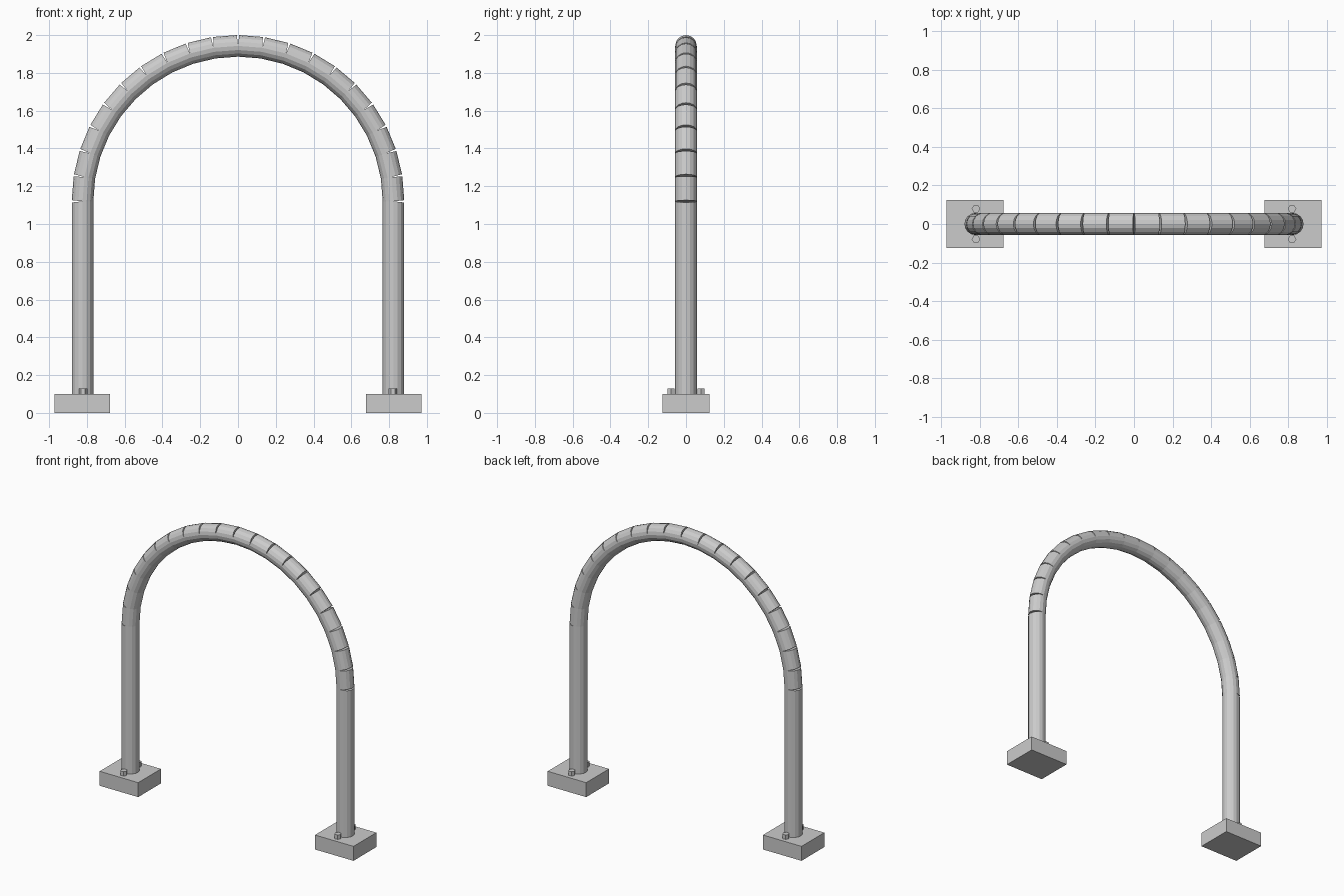
import bpy, bmesh
from math import sin, cos, pi, radians

if "Cube" in bpy.data.objects:
    bpy.data.objects.remove(bpy.data.objects["Cube"])

R, TUBE, SPRING = 0.823, 0.057, 1.12   # arch radius, pipe radius, height of arch centre
SIDES, SEGS, GAP = 16, 20, 0.006       # pipe sides, bent segments, half width of each slit
BASE_H = 0.1


def finish(bm, name):
    bmesh.ops.remove_doubles(bm, verts=bm.verts, dist=1e-5)
    bmesh.ops.recalc_face_normals(bm, faces=bm.faces)
    me = bpy.data.meshes.new(name)
    bm.to_mesh(me)
    bm.free()
    ob = bpy.data.objects.new(name, me)
    bpy.context.collection.objects.link(ob)
    return ob


# Bent pipe: segments joined on the inner half, with wedge slits on the outer half
bm = bmesh.new()


def ring(a, side=0, drop=0.0):
    verts = []
    for j in range(SIDES):
        t = 2 * pi * j / SIDES
        u, v = TUBE * cos(t), TUBE * sin(t)
        s = side * GAP * max(0.0, cos(t))
        verts.append(bm.verts.new(((R + u) * cos(a) - s * sin(a), v,
                                   SPRING + (R + u) * sin(a) + s * cos(a) - drop)))
    return verts


def tube(r1, r2):
    for j in range(SIDES):
        k = (j + 1) % SIDES
        bm.faces.new((r1[j], r1[k], r2[k], r2[j]))


def slit_wall(r):
    q = SIDES // 4
    bm.faces.new([r[j % SIDES] for j in range(-q, q + 1)])


step = pi / SEGS
for i in range(SEGS):
    start, end = ring(i * step, 1), ring((i + 1) * step, -1)
    tube(start, end)
    slit_wall(start)
    slit_wall(end)

# Straight legs of the pipe
for a, side in ((0.0, -1), (pi, 1)):
    foot, top = ring(a, 0, SPRING - BASE_H), ring(a, side)
    tube(foot, top)
    slit_wall(top)
    bm.faces.new(foot)
finish(bm, "arch_pipe")

for label, sx in (("left", -1), ("right", 1)):
    # Base block
    bpy.ops.mesh.primitive_cube_add(size=1, location=(sx * 0.825, 0, BASE_H / 2))
    base = bpy.context.object
    base.name = label + "_base"
    base.scale = (0.295, 0.25, BASE_H)
    # Hex bolts either side of the leg
    for end, sy in (("front", -1), ("back", 1)):
        bpy.ops.mesh.primitive_cylinder_add(vertices=6, radius=0.022, depth=0.03,
                                            location=(sx * 0.82, sy * 0.079, BASE_H + 0.015),
                                            rotation=(0, 0, radians(30)))
        bpy.context.object.name = f"{label}_{end}_bolt"
